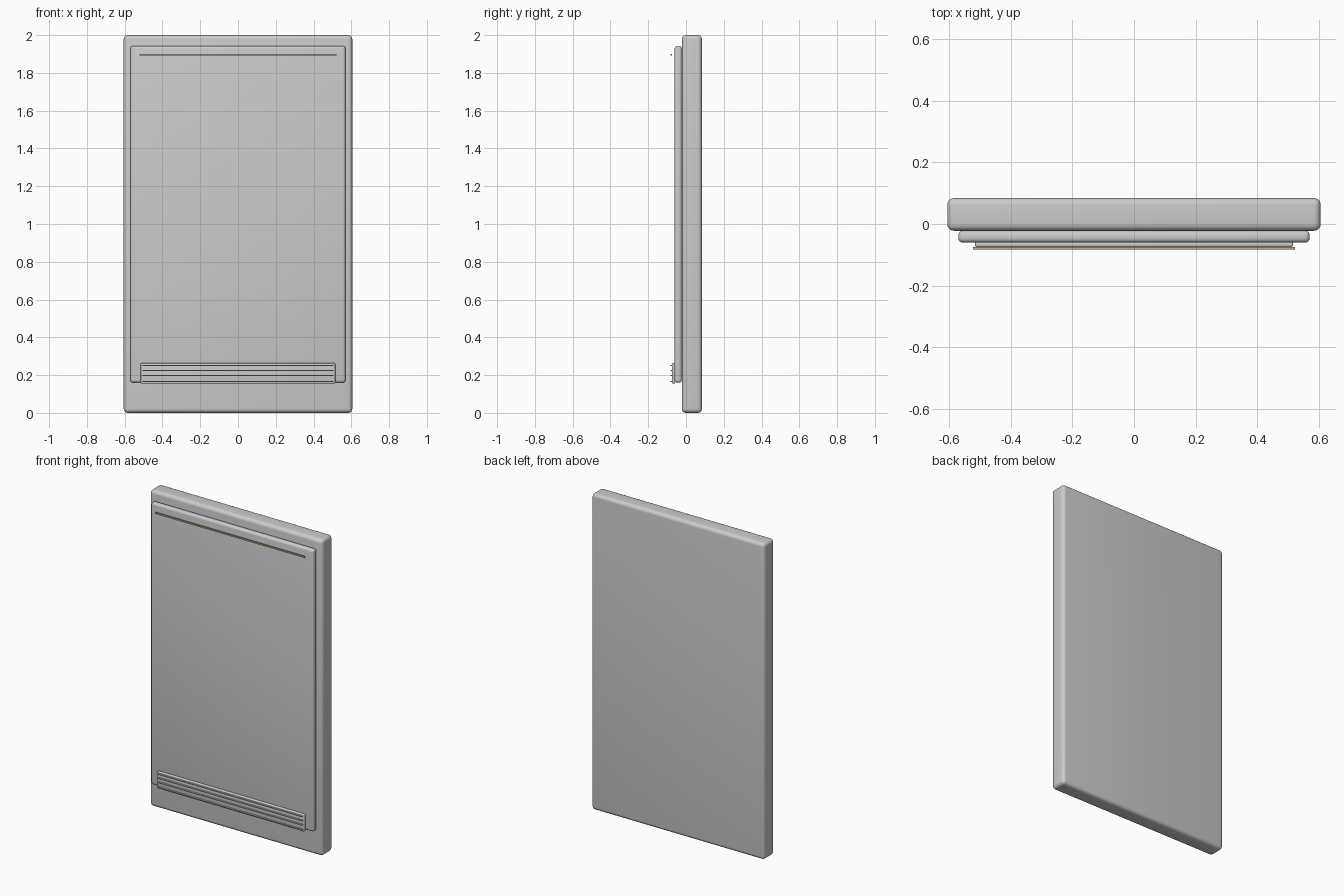
import bpy
import math

if "Cube" in bpy.data.objects:
    bpy.data.objects.remove(bpy.data.objects["Cube"], do_unlink=True)


def make_material(name, colour):
    mat = bpy.data.materials.new(name)
    mat.use_nodes = True
    mat.diffuse_color = (*colour, 1)
    mat.node_tree.nodes["Principled BSDF"].inputs["Base Color"].default_value = (*colour, 1)
    return mat


grey = make_material("light grey", (0.6, 0.6, 0.6))
tan = make_material("warm tan", (0.55, 0.43, 0.26))


def rounded_box(name, half_width, y_range, z_range, mat, radius=0.0, segments=4):
    """Box centred on x, with an optional rounded bevel on every edge."""
    (y0, y1), (z0, z1) = y_range, z_range
    bpy.ops.mesh.primitive_cube_add(size=1, location=(0, (y0 + y1) / 2, (z0 + z1) / 2))
    obj = bpy.context.object
    obj.name = name
    obj.scale = (2 * half_width, y1 - y0, z1 - z0)
    bpy.ops.object.transform_apply(location=False, rotation=False, scale=True)
    obj.data.materials.append(mat)
    if radius:
        bevel = obj.modifiers.new("rounded edges", "BEVEL")
        bevel.width = radius
        bevel.segments = segments
        bpy.ops.object.modifier_apply(modifier=bevel.name)
        bpy.ops.object.shade_smooth_by_angle(angle=math.radians(35))
    return obj


# Main slab and the raised door panel
rounded_box("body", 0.605, (-0.022, 0.084), (0, 2), grey, 0.022, 5)
rounded_box("front_panel", 0.569, (-0.060, -0.022), (0.16, 1.943), grey, 0.014)

# Thin trim line near the top of the panel
rounded_box("trim_strip", 0.521, (-0.083, -0.075), (1.892, 1.901), tan)

# Vent at the foot of the panel, with slim horizontal slats
rounded_box("vent_plate", 0.515, (-0.074, -0.058), (0.155, 0.263), grey, 0.005, 3)
for i, z in enumerate((0.167, 0.198, 0.225, 0.251)):
    rounded_box(f"vent_slat_{i + 1}", 0.505, (-0.083, -0.072), (z - 0.003, z + 0.003), grey)
